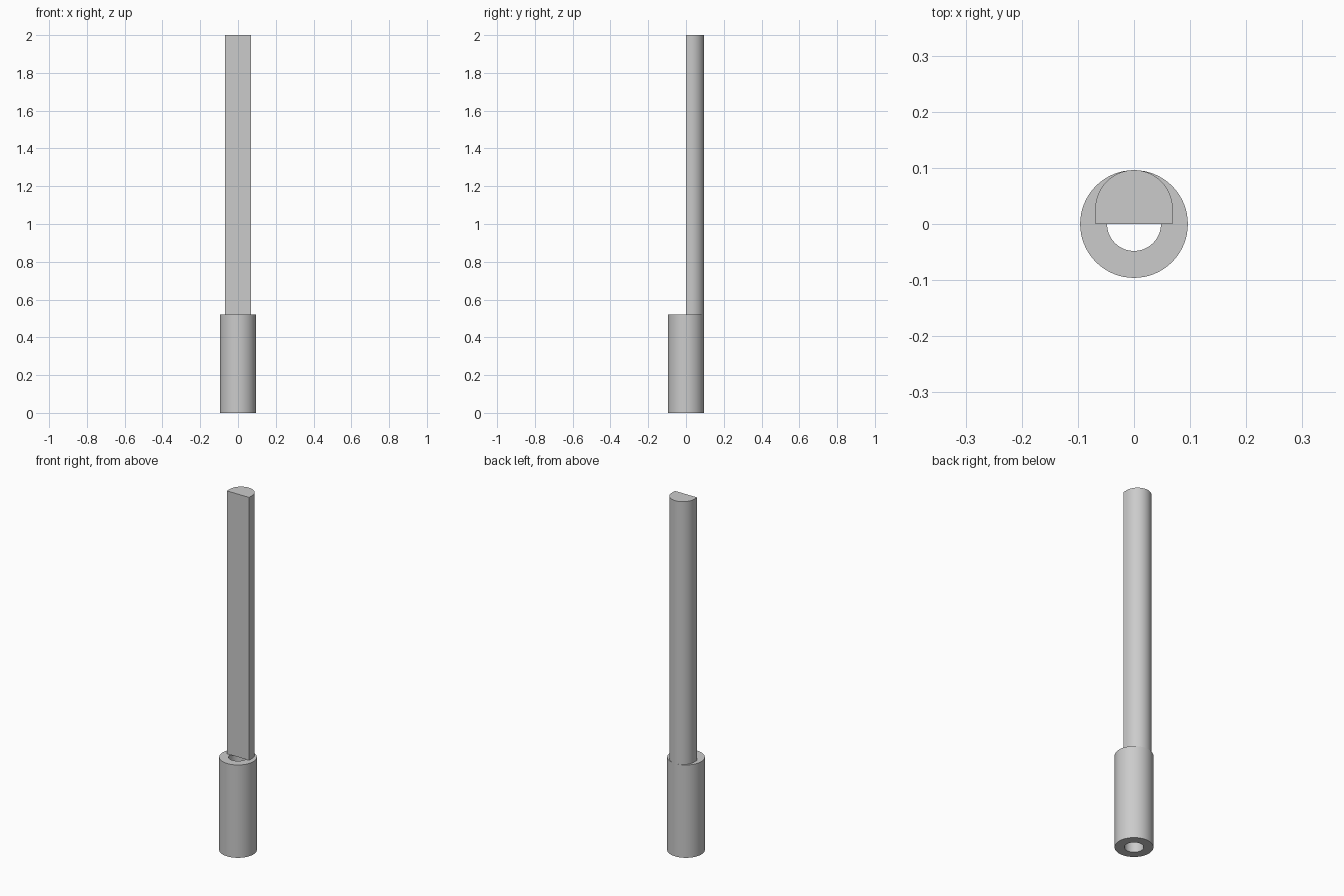
import bpy
import bmesh
from math import cos, sin, pi, radians

cube = bpy.data.objects.get("Cube")
if cube:
    bpy.data.objects.remove(cube, do_unlink=True)

OUTER, BORE, SLEEVE_TOP, TOP = 0.096, 0.048, 0.522, 2.0
BAR_HALF = 0.069

metal = bpy.data.materials.new("plain grey")
metal.use_nodes = True
grey = (0.6, 0.6, 0.6, 1)
metal.diffuse_color = grey
metal.node_tree.nodes["Principled BSDF"].inputs["Base Color"].default_value = grey


def finish(name, bm):
    """Turn a bmesh into a smooth-shaded object with sharp edges kept."""
    bmesh.ops.recalc_face_normals(bm, faces=bm.faces)
    mesh = bpy.data.meshes.new(name)
    bm.to_mesh(mesh)
    bm.free()
    mesh.materials.append(metal)
    obj = bpy.data.objects.new(name, mesh)
    bpy.context.collection.objects.link(obj)
    bpy.ops.object.select_all(action='DESELECT')
    obj.select_set(True)
    bpy.context.view_layer.objects.active = obj
    bpy.ops.object.shade_smooth_by_angle(angle=radians(30))
    return obj


# Hollow sleeve: rectangular wall section spun around the z axis
bm = bmesh.new()
section = [(BORE, 0), (OUTER, 0), (OUTER, SLEEVE_TOP), (BORE, SLEEVE_TOP)]
verts = [bm.verts.new((r, 0, z)) for r, z in section]
edges = [bm.edges.new((verts[i], verts[(i + 1) % 4])) for i in range(4)]
bmesh.ops.spin(bm, geom=verts + edges, cent=(0, 0, 0), axis=(0, 0, 1),
               angle=2 * pi, steps=64, use_merge=True)
bmesh.ops.remove_doubles(bm, verts=bm.verts, dist=0.0001)
finish("sleeve", bm)

# Flat-fronted bar: D-shaped profile extruded up from the sleeve rim
bm = bmesh.new()
arc_y = OUTER - BAR_HALF
steps = 40
profile = [(-BAR_HALF, 0), (BAR_HALF, 0)]
profile += [(BAR_HALF * cos(pi * i / steps), arc_y + BAR_HALF * sin(pi * i / steps))
            for i in range(steps + 1)]
face = bm.faces.new([bm.verts.new((x, y, SLEEVE_TOP)) for x, y in profile])
lower = bmesh.ops.extrude_face_region(bm, geom=[face], use_keep_orig=True)
bmesh.ops.translate(bm, vec=(0, 0, TOP - SLEEVE_TOP),
                    verts=[v for v in lower["geom"] if isinstance(v, bmesh.types.BMVert)])
finish("flat_fronted_bar", bm)
